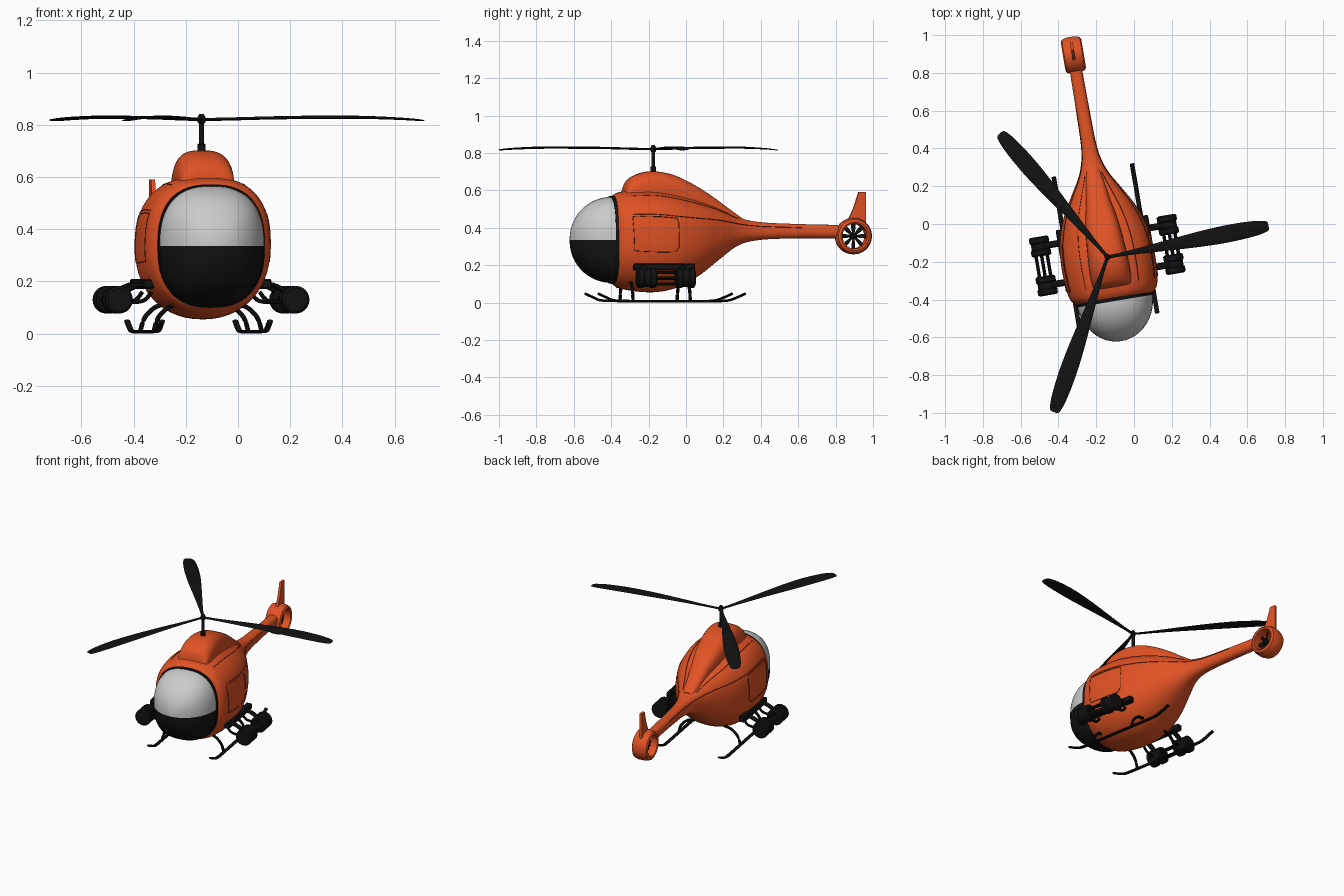
import bpy, bmesh
from math import sin, cos, pi, radians
from mathutils import Matrix, Vector

if "Cube" in bpy.data.objects:
    bpy.data.objects.remove(bpy.data.objects["Cube"])

# everything is built around the mast with the nose along -y, then yawed into place
YAW = radians(9.6)
PLACE = Matrix.Translation((-0.14, -0.175, 0)) @ Matrix.Rotation(YAW, 4, 'Z')
X, Y, Z = Vector((1, 0, 0)), Vector((0, 1, 0)), Vector((0, 0, 1))


def material(name, rgb):
    m = bpy.data.materials.new(name)
    m.diffuse_color = (*rgb, 1)
    m.use_nodes = True
    m.node_tree.nodes["Principled BSDF"].inputs["Base Color"].default_value = m.diffuse_color
    return m


ORANGE = material("orange_paint", (0.75, 0.085, 0.018))
SEAM = material("seam_shadow", (0.16, 0.02, 0.006))
BLACK = material("black", (0.006, 0.006, 0.006))


def finish(name, bm, mat=None, angle=35):
    bmesh.ops.recalc_face_normals(bm, faces=bm.faces)
    me = bpy.data.meshes.new(name)
    bm.to_mesh(me)
    bm.free()
    me.transform(PLACE)
    for p in me.polygons:
        p.use_smooth = True
    me.set_sharp_from_angle(angle=radians(angle))
    if mat:
        me.materials.append(mat)
    ob = bpy.data.objects.new(name, me)
    bpy.context.collection.objects.link(ob)
    return ob


def loft(name, rings, mat=None, closed=True, caps=True, loop=False):
    bm = bmesh.new()
    vs = [[bm.verts.new(p) for p in r] for r in rings]
    n = len(vs[0])
    pairs = list(zip(vs, vs[1:])) + ([(vs[-1], vs[0])] if loop else [])
    for a, b in pairs:
        for i in range(n if closed else n - 1):
            j = (i + 1) % n
            bm.faces.new((a[i], a[j], b[j], b[i]))
    if caps and not loop:
        bm.faces.new(vs[0])
        bm.faces.new(vs[-1])
    return finish(name, bm, mat)


def circle(c, u, v, ru, rv, n=16):
    return [Vector(c) + u * ru * cos(2 * pi * i / n) + v * rv * sin(2 * pi * i / n) for i in range(n)]


def spline(keys, steps=5):
    """Catmull-Rom through tuples of numbers."""
    k = [Vector(q) for q in keys]
    out = []
    for i in range(len(k) - 1):
        a, b, c, d = k[max(i - 1, 0)], k[i], k[i + 1], k[min(i + 2, len(k) - 1)]
        for s in range(steps):
            t = s / steps
            out.append(b + (c - a) * (t / 2) + (a * 2 - b * 5 + c * 4 - d) * (t * t / 2)
                       + (b * 3 - a - c * 3 + d) * (t ** 3 / 2))
    return out + [k[-1]]


def hull_point(y, top, bot, hw, a, up=2.6, down=2.2):
    e = 2 / (up if sin(a) >= 0 else down)
    c, s = cos(a), sin(a)
    return Vector((hw * abs(c) ** e * (1 if c >= 0 else -1), y,
                   (top + bot) / 2 + (top - bot) / 2 * abs(s) ** e * (1 if s >= 0 else -1)))


def hull_ring(k, n=56, a0=0, a1=2 * pi, closed=True, **kw):
    m = n if closed else n - 1
    return [hull_point(*k, a0 + (a1 - a0) * i / m, **kw) for i in range(n)]


def tube(name, pts, mat, rw, rt=None, n=10, steps=5):
    p = spline(pts, steps)
    rings = []
    for i, q in enumerate(p):
        t = (p[min(i + 1, len(p) - 1)] - p[max(i - 1, 0)]).normalized()
        u = t.cross(Z if abs(t.z) < 0.95 else Y).normalized()
        rings.append(circle(q, u, u.cross(t), rw, rt or rw, n))
    return loft(name, rings, mat)


def prism(name, pts, offset, mat):
    bm = bmesh.new()
    f = bm.faces.new([bm.verts.new(p) for p in pts])
    r = bmesh.ops.extrude_face_region(bm, geom=[f])
    bmesh.ops.translate(bm, vec=offset, verts=[v for v in r["geom"] if isinstance(v, bmesh.types.BMVert)])
    return finish(name, bm, mat)


# fuselage and tail boom: (y, top, bottom, half width)
HULL = spline([(-.222, .567, .10, .208), (-.19, .588, .08, .233), (-.12, .6, .063, .246), (0, .6, .055, .25),
               (.12, .578, .077, .237), (.24, .545, .14, .196), (.35, .505, .225, .135), (.46, .455, .305, .073),
               (.58, .43, .335, .043), (.78, .42, .343, .036), (1.0, .415, .343, .033)])
loft("fuselage", [hull_ring(k) for k in HULL], ORANGE, caps=False)

# engine cowling on the roof
COWL = spline([(-.162, .595, .48, .098), (-.142, .652, .46, .104), (-.08, .69, .46, .108), (0, .702, .46, .105),
               (.1, .685, .45, .097), (.2, .64, .44, .085), (.3, .58, .42, .065), (.4, .508, .39, .05),
               (.48, .452, .37, .035)], 4)
loft("engine_cowling", [hull_ring(k, 40, up=3, down=3) for k in COWL], ORANGE)

# canopy: pale upper glass, black lower nose, black frame ring
dome = [(-.225 - .226 * sin(t), .335 + .23 * cos(t), .335 - .23 * cos(t), .202 * cos(t))
        for t in [i * pi / 2 / 16 * .999 for i in range(17)]]
for name, a0, mat in (("canopy_glass", 0, None), ("lower_nose", pi, BLACK)):
    loft(name, [hull_ring(k, 33, a0, a0 + pi, False, up=2.5, down=2.5) for k in dome], mat, False, False)
loft("canopy_frame", [hull_ring((y, .335 + .225 + g, .335 - .225 - g, .197 + g), up=2.55, down=2.4)
                      for y, g in ((-.215, 0), (-.236, 0), (-.236, .009), (-.215, .012))], BLACK, loop=True)


# panel seams following the fuselage skin
def skin(y, a):
    for p, q in zip(HULL, HULL[1:]):
        if p[0] <= y <= q[0]:
            return hull_point(*p.lerp(q, (y - p[0]) / (q[0] - p[0])), a)


for s, side in ((1, "right"), (-1, "left")):
    flip = lambda v: (v.x * s, v.y, v.z)
    for name, a in (("upper_seam", 1.05), ("middle_seam", .45)):
        pts = [flip(skin(-.15 + .05 * i, a)) for i in range(20 if a < 1 else 13)]
        tube(f"{side}_{name}", pts, SEAM, .0022, n=5, steps=3)
    corners = [(-.15, .4), (.09, .4), (.1, .3), (.1, -.1), (.08, -.18), (-.14, -.18), (-.15, .4)]
    door = []
    for (y0, b0), (y1, b1) in zip(corners, corners[1:]):
        door += [flip(skin(y0 + (y1 - y0) * t / 5, b0 + (b1 - b0) * t / 5)) for t in range(5)]
    tube(f"{side}_door_seam", door + door[:1], SEAM, .0022, n=5, steps=1)

# tail fan shroud, fan and fin
TAIL = Vector((0, 1.085, .355))
prof = [(-.05, .067), (-.055, .076), (-.048, .089), (-.022, .097), (.022, .097), (.048, .089), (.055, .076), (.05, .067)]
loft("tail_shroud", [circle(TAIL + X * x, Y, Z, r, r, 48) for x, r in prof], ORANGE, loop=True)
loft("tail_fan_hub", [circle(TAIL + X * x, Y, Z, r, r, 20)
                      for x, r in ((-.03, .01), (-.024, .018), (.024, .018), (.03, .01))], BLACK)
for i in range(8):
    d = Y * cos(i * pi / 4) + Z * sin(i * pi / 4)
    c = (d.cross(X) + X * .6).normalized()
    loft(f"tail_fan_blade_{i + 1}", [circle(TAIL + d * r, c, c.cross(d), w, .003, 8)
                                     for r, w in ((.012, .006), (.045, .013), (.069, .012))], BLACK)
fin = [(1.055, .44), (1.085, .505), (1.112, .59), (1.152, .59), (1.152, .42)]
prism("tail_fin", [(-.008, y, z) for y, z in fin], (.016, 0, 0), ORANGE)

# mast and hub
loft("rotor_mast", [circle((0, 0, z), X, Y, r, r, 20) for z, r in
                    ((.68, .016), (.725, .016), (.728, .01), (.805, .01), (.81, .016), (.828, .016), (.842, .008))], BLACK)

# main rotor blades: (radius, half chord, z, half thickness)
BLADE = spline([(0, .009, .82, .006), (.1, .011, .822, .006), (.3, .026, .827, .006), (.5, .041, .829, .006),
                (.65, .046, .828, .005), (.78, .041, .823, .004), (.85, .03, .818, .003), (.868, .018, .816, .002)], 4)
for i in range(3):
    a = radians(11 + 120 * i) - YAW
    d, c = Vector((cos(a), sin(a), 0)), Vector((-sin(a), cos(a), .07))
    loft(f"rotor_blade_{i + 1}", [circle(d * r + Z * z, c, Z, w, t, 12) for r, w, z, t in BLADE], BLACK)

# landing gear and side pods, both sides
for s, side in ((1, "right"), (-1, "left")):
    x = .21 * s
    tube(f"{side}_skid", [(x, -.335, .048), (x, -.29, .028), (x, -.24, .011), (x, -.1, .008), (x, .1, .008),
                          (x, .3, .008), (x, .37, .011), (x, .42, .028), (x, .465, .048)], BLACK, .012, .007)
    for y, end in ((-.145, "front"), (.165, "rear")):
        tube(f"{side}_{end}_leg", [(.1 * s, y, .115), (.15 * s, y, .102), (.192 * s, y, .062), (x, y, .008)], BLACK, .009)

    # mounting rail on the hull
    bm = bmesh.new()
    bmesh.ops.create_cube(bm, size=1, matrix=Matrix.Translation((.228 * s, .02, .19))
                          @ Matrix.Diagonal((.04, .33, .038, 1)))
    bmesh.ops.bevel(bm, geom=bm.edges[:], offset=.005, segments=1, affect='EDGES')
    finish(f"{side}_pod_rail", bm, BLACK)

    # drums with raised bands, arms and linking rods
    drum = [(-.052, .03), (-.052, .044), (-.045, .053), (-.02, .053), (-.016, .047), (.016, .047), (.02, .053),
            (.045, .053), (.052, .044), (.052, .03)]
    for y, end in ((-.095, "front"), (.115, "rear")):
        loft(f"{side}_{end}_drum", [circle((.343 * s, y + dy, .13), X, Z, r, r, 24) for dy, r in drum], BLACK)
        tube(f"{side}_{end}_pod_arm", [(.22 * s, y, .19), (.27 * s, y, .183), (.33 * s, y, .15)], BLACK, .018, .01)
        tube(f"{side}_{end}_pod_brace", [(.21 * s, y, .16), (.245 * s, y, .125), (.33 * s, y, .12)], BLACK, .008)
    for i, (dx, dz) in enumerate(((-.03, 0), (.03, 0), (0, .03), (0, -.03))):
        tube(f"{side}_pod_rod_{i + 1}", [(.343 * s + dx, -.1, .13 + dz), (.343 * s + dx, .12, .13 + dz)], BLACK, .009, steps=1)
